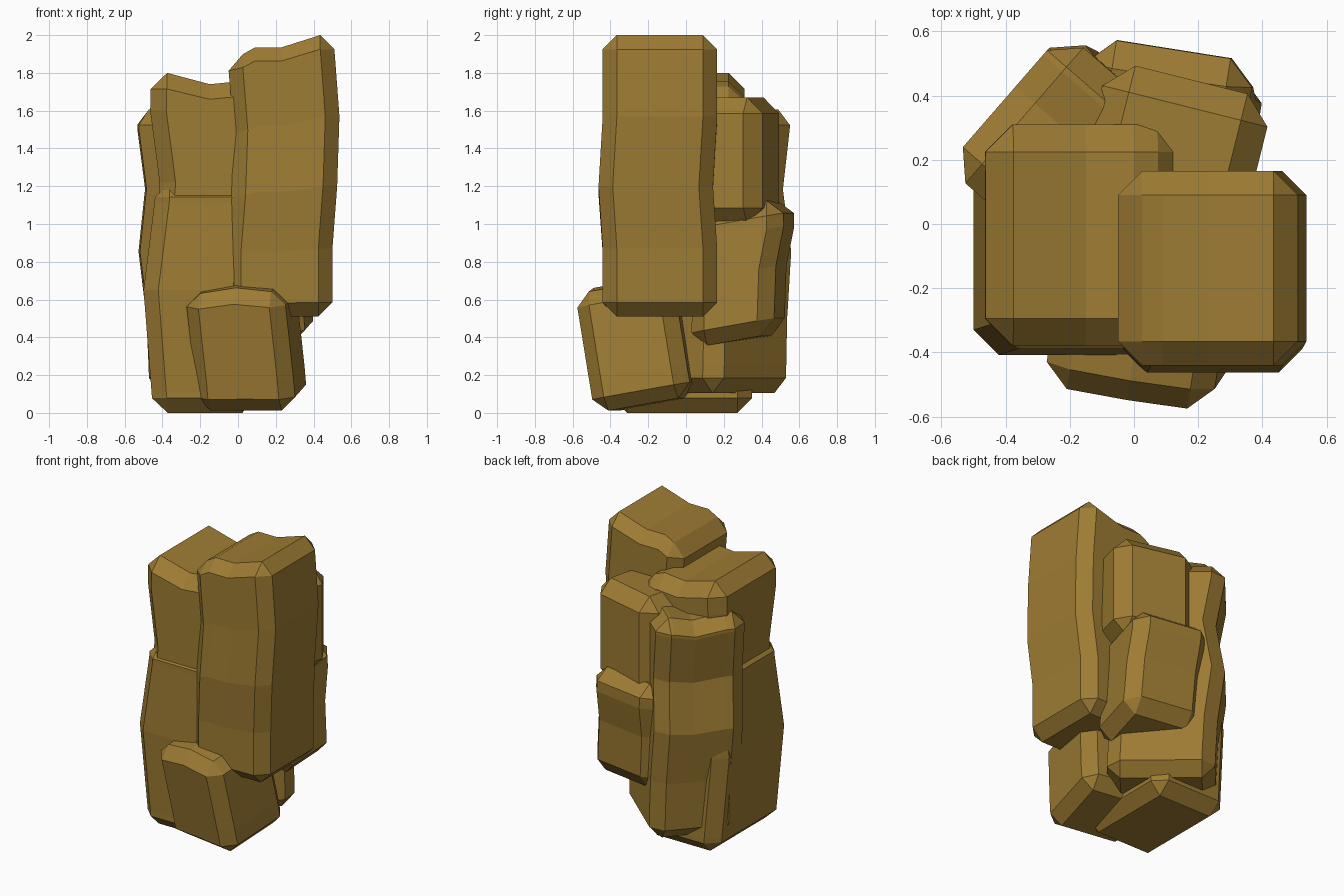
import bpy, bmesh, math
from mathutils import Vector

if "Cube" in bpy.data.objects:
    bpy.data.objects.remove(bpy.data.objects["Cube"])

stone = bpy.data.materials.new("ochre_stone")
stone.diffuse_color = (0.34, 0.20, 0.033, 1)
stone.use_nodes = True
stone.node_tree.nodes["Principled BSDF"].inputs["Base Color"].default_value = stone.diffuse_color


def interp(table, t):
    """Piecewise linear lookup in a list of (position, value)."""
    if t <= table[0][0]:
        return table[0][1]
    for (a, va), (b, vb) in zip(table, table[1:]):
        if t <= b:
            return va + (vb - va) * (t - a) / (b - a)
    return table[-1][1]


FLAT = [(0, 0)]


def rock(name, center, half, rot=(0, 0), bevel=0.08, dx=FLAT, dy=FLAT, dz=FLAT):
    """Chamfered box, cut into bands and bent: dx, dy vary with height, dz with x."""
    bm = bmesh.new()
    bmesh.ops.create_cube(bm, size=2)
    bmesh.ops.scale(bm, vec=half, verts=bm.verts)
    bmesh.ops.bevel(bm, geom=bm.edges[:], offset=bevel, offset_type='OFFSET',
                    segments=1, profile=0.5, affect='EDGES')
    cuts = {(t, 2) for t, _ in dx + dy} | {(t, 0) for t, _ in dz}
    for t, axis in sorted(cuts):
        if abs(t) < half[axis] - bevel - 0.015:
            co, no = Vector(), Vector()
            co[axis], no[axis] = t, 1
            bmesh.ops.bisect_plane(bm, geom=bm.verts[:] + bm.edges[:] + bm.faces[:],
                                   plane_co=co, plane_no=no)
    for v in bm.verts:
        x, y, z = v.co
        rise = min(1, max(0, (z / half[2] + 1) / 2))
        v.co = (x + interp(dx, z), y + interp(dy, z), z + interp(dz, x) * rise)
    bmesh.ops.recalc_face_normals(bm, faces=bm.faces[:])
    me = bpy.data.meshes.new(name)
    bm.to_mesh(me)
    bm.free()
    me.materials.append(stone)
    ob = bpy.data.objects.new(name, me)
    ob.location = center
    ob.rotation_euler = (math.radians(rot[0]), 0, math.radians(rot[1]))
    bpy.context.collection.objects.link(ob)
    return ob


# tall front right pillar
rock("tall_pillar", (0.23, -0.143, 1.255), (0.28, 0.303, 0.745), bevel=0.075,
     dx=[(-0.745, -0.01), (-0.385, -0.01), (-0.055, 0.015), (0.315, 0.027), (0.675, 0)],
     dy=[(-0.385, 0.005), (-0.055, -0.017), (0.315, 0.005)],
     dz=[(-0.27, -0.12), (-0.2, -0.1), (-0.14, -0.065), (0, -0.065), (0.2, 0)])

# left pillar: upper and lower parts
rock("left_upper_block", (-0.15, -0.035, 1.35), (0.31, 0.345, 0.45), bevel=0.085,
     dx=[(-0.45, 0.02), (-0.13, 0.045), (0.25, -0.005), (0.45, 0)],
     dz=[(-0.22, 0), (0, -0.06), (0.15, -0.045), (0.3, -0.1)])
rock("left_lower_block", (-0.2, -0.02, 0.61), (0.275, 0.37, 0.61), bevel=0.078,
     dx=[(-0.6, 0.025), (0.04, -0.025), (0.52, 0.035)],
     dy=[(-0.5, 0), (0.04, -0.018), (0.5, 0)])

# small tilted boulder at the front foot
rock("front_boulder", (0.045, -0.25, 0.37), (0.265, 0.265, 0.33), rot=(10, -9),
     bevel=0.075, dx=[(-0.3, 0.02), (-0.15, 0.012), (0.25, -0.02)],
     dz=[(-0.19, -0.03), (0.0, 0.0), (0.19, -0.02)])

# back pillar turned to face the rear left
rock("back_left_pillar", (-0.153, 0.174, 0.855), (0.28, 0.33, 0.75), rot=(0, 49),
     bevel=0.08,
     dx=[(-0.6, 0.025), (-0.3, 0.02), (0.3, 0.0), (0.65, 0)],
     dy=[(-0.66, -0.06), (-0.35, -0.045), (0.0, 0.0), (0.33, -0.055), (0.65, 0)],
     dz=[(-0.15, 0), (0.05, -0.03), (0.18, 0)])

# back right upper and middle blocks
rock("back_right_upper_block", (0.109, 0.168, 1.335), (0.265, 0.29, 0.335),
     rot=(0, -14), bevel=0.085)
rock("back_right_middle_block", (0.1, 0.27, 0.735), (0.26, 0.225, 0.35),
     rot=(10, -9), bevel=0.08,
     dx=[(-0.3, 0.02), (0.25, -0.02)],
     dy=[(-0.3, -0.045), (0.0, 0.015), (0.2, 0.09), (0.3, 0.105)])
